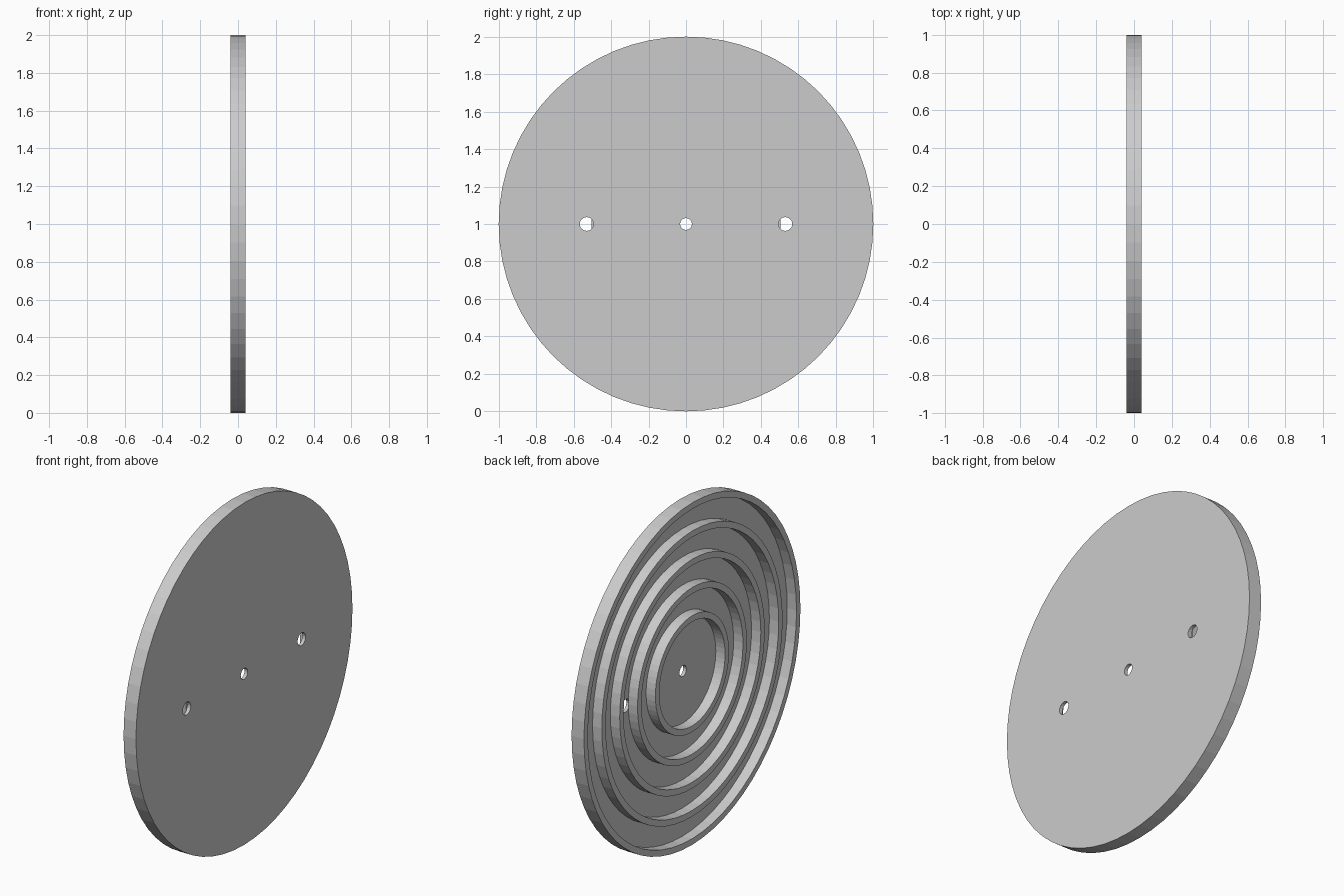
import bpy, bmesh
from math import cos, sin, tau

if "Cube" in bpy.data.objects:
    bpy.data.objects.remove(bpy.data.objects["Cube"])

SEG = 64
FRONT, FLOOR, LIP = 0.04, 0.02, -0.04   # x of flat face, groove floor, ring tops
RING_W = 0.036
RINGS = [1.0, 0.835, 0.67, 0.505, 0.34]  # outer radii, rim first


def lathe(name, profile, seg=SEG):
    """Spin an (x, radius) profile about the x axis; both ends are capped."""
    bm = bmesh.new()
    loops = [[bm.verts.new((x, r * cos(tau * i / seg), r * sin(tau * i / seg)))
              for i in range(seg)] for x, r in profile]
    for a, b in zip(loops, loops[1:]):
        for i in range(seg):
            j = (i + 1) % seg
            bm.faces.new((a[i], a[j], b[j], b[i]))
    bm.faces.new(loops[0])
    bm.faces.new(loops[-1])
    bmesh.ops.recalc_face_normals(bm, faces=bm.faces)
    mesh = bpy.data.meshes.new(name)
    bm.to_mesh(mesh)
    bm.free()
    ob = bpy.data.objects.new(name, mesh)
    bpy.context.collection.objects.link(ob)
    ob.location.z = 1
    return ob


# Disc with rim and concentric ribs on its -x side
profile = [(FRONT, 1.0)]
for k, r in enumerate(RINGS):
    if k:
        profile.append((FLOOR, r))
    profile += [(LIP, r), (LIP, r - RING_W), (FLOOR, r - RING_W)]
disc = lathe("ribbed_disc", profile)

# Three holes through the floor only, leaving the ribs standing
for y, r in ((-0.53, 0.037), (0, 0.032), (0.53, 0.037)):
    cutter = lathe("hole_cutter", [(FLOOR - 0.002, r), (FRONT + 0.02, r)], 16)
    cutter.location.y = y
    cutter.hide_render = True
    cutter.hide_set(True)
    mod = disc.modifiers.new("hole", 'BOOLEAN')
    mod.operation = 'DIFFERENCE'
    mod.solver = 'EXACT'
    mod.object = cutter
